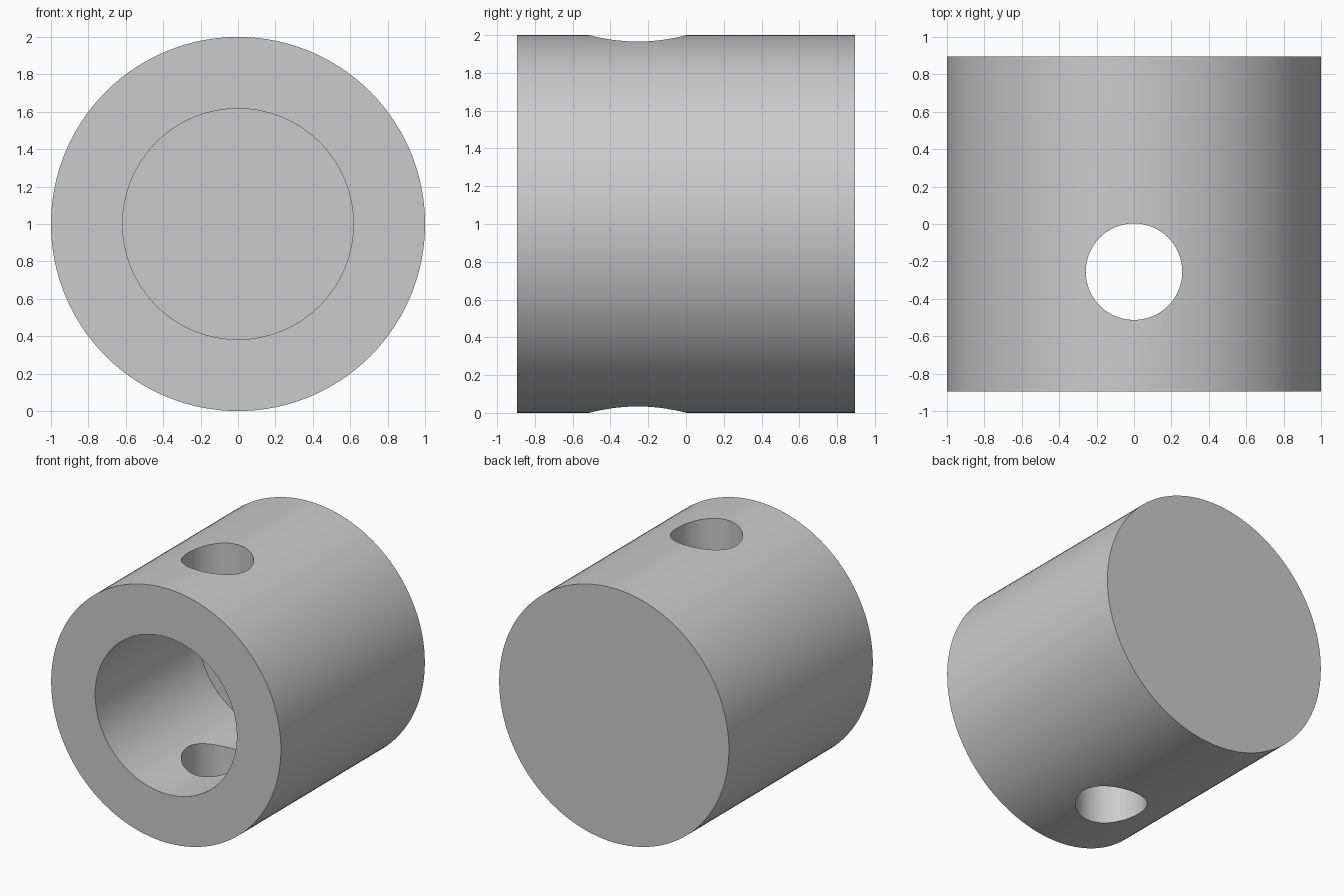
import bpy
import math

LENGTH = 1.79
FRONT = -LENGTH / 2
BORE_DEPTH = 1.28

old = bpy.data.objects.get("Cube")
if old:
    bpy.data.objects.remove(old, do_unlink=True)

grey = bpy.data.materials.new("plain grey")
grey.use_nodes = True
colour = (0.6, 0.6, 0.6, 1)
grey.diffuse_color = colour
grey.node_tree.nodes["Principled BSDF"].inputs["Base Color"].default_value = colour


def cylinder(name, radius, depth, location, lying, sides):
    turn = (math.pi / 2, 0, 0) if lying else (0, 0, 0)
    bpy.ops.mesh.primitive_cylinder_add(vertices=sides, radius=radius, depth=depth,
                                        location=location, rotation=turn)
    obj = bpy.context.object
    obj.name = name
    obj.data.materials.append(grey)
    return obj


# Collar body, lying along y
body = cylinder("collar_body", 1, LENGTH, (0, 0, 1), True, 128)

# Blind bore from the front, and a pin hole across the middle of the bore
extra = 0.2
bore = cylinder("bore_cutter", 0.617, BORE_DEPTH + extra,
                (0, FRONT + (BORE_DEPTH - extra) / 2, 1), True, 128)
pin = cylinder("pin_hole_cutter", 0.258, 3,
               (0, FRONT + BORE_DEPTH / 2, 1), False, 96)

for cutter in (bore, pin):
    cutter.hide_render = True
    mod = body.modifiers.new(cutter.name, "BOOLEAN")
    mod.operation = "DIFFERENCE"
    mod.solver = "EXACT"
    mod.object = cutter

bpy.ops.object.select_all(action="DESELECT")
body.select_set(True)
bpy.context.view_layer.objects.active = body
for mod in list(body.modifiers):
    bpy.ops.object.modifier_apply(modifier=mod.name)
for cutter in (bore, pin):
    bpy.data.objects.remove(cutter, do_unlink=True)

# Round walls smooth, rims sharp
bpy.ops.object.shade_smooth_by_angle(angle=math.radians(30))
